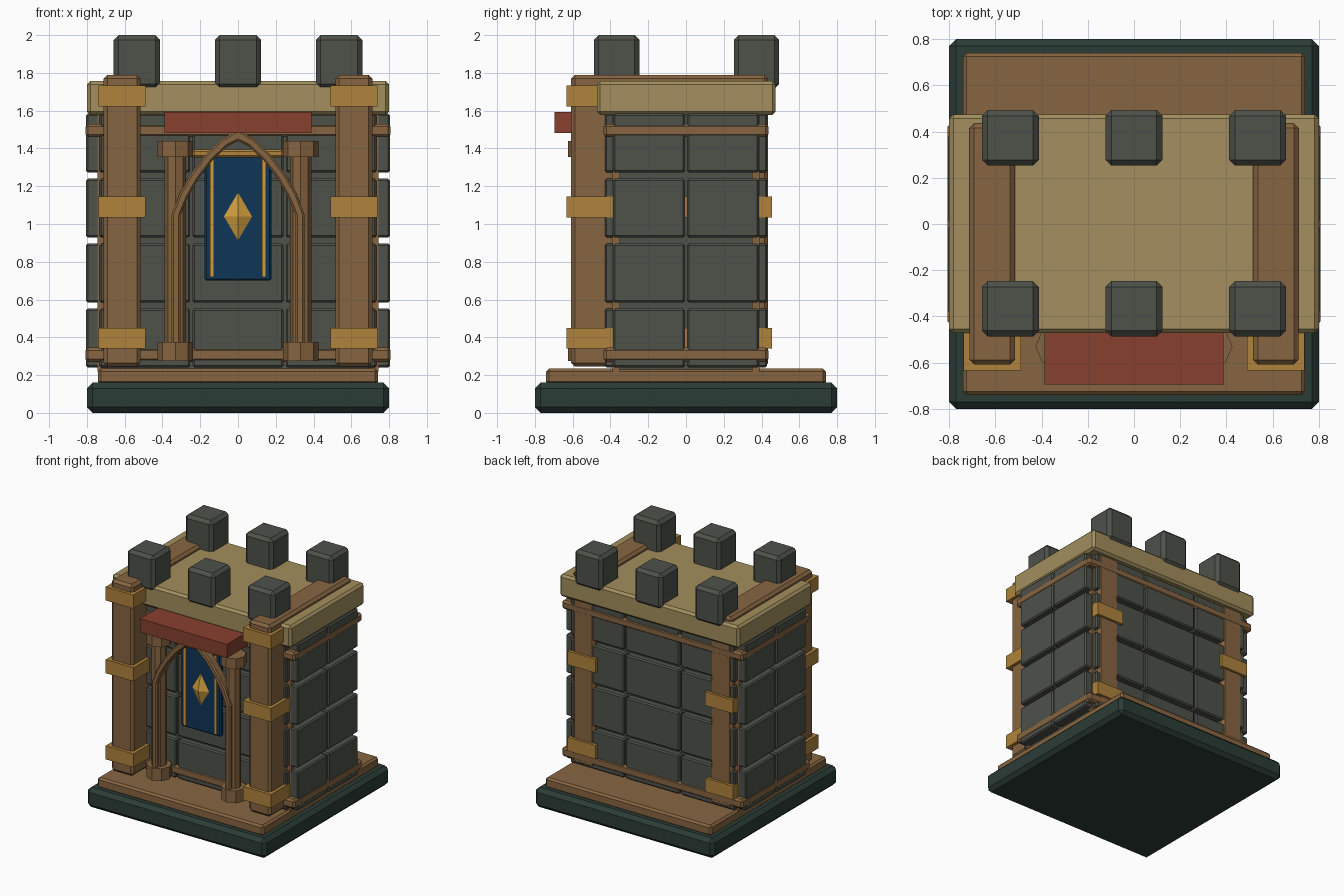
import bpy, bmesh, math
from mathutils import Vector

cube = bpy.data.objects.get("Cube")
if cube:
    bpy.data.objects.remove(cube, do_unlink=True)


def material(name, rgb):
    """Flat material from a display colour, stored as linear values."""
    lin = [((c / 255 + 0.055) / 1.055) ** 2.4 for c in rgb]
    mat = bpy.data.materials.new(name)
    mat.use_nodes = True
    mat.diffuse_color = (*lin, 1)
    mat.node_tree.nodes["Principled BSDF"].inputs["Base Color"].default_value = (*lin, 1)
    return mat


STONE = material("grey stone", (78, 81, 74))
WOOD = material("brown wood", (135, 101, 65))
TAN = material("tan stone", (163, 143, 94))
GREEN = material("dark green", (43, 60, 54))
RED = material("brick red", (135, 64, 47))
BRASS = material("dull brass", (176, 131, 60))
GOLD = material("bright gold", (208, 157, 60))
BLUE = material("navy cloth", (15, 53, 86))


def finish(bm, name, mat, bevel=0):
    """Turn a bmesh into an object, with chamfered edges if asked."""
    bmesh.ops.recalc_face_normals(bm, faces=bm.faces)
    mesh = bpy.data.meshes.new(name)
    bm.to_mesh(mesh)
    bm.free()
    mesh.materials.append(mat)
    obj = bpy.data.objects.new(name, mesh)
    bpy.context.collection.objects.link(obj)
    if bevel:
        mod = obj.modifiers.new("chamfer", "BEVEL")
        mod.width, mod.segments = bevel, 1
        mod.limit_method = "ANGLE"
        mod.angle_limit = math.radians(40)
    return obj


def add_box(bm, x, y, z):
    corners = bmesh.ops.create_cube(bm, size=1)["verts"]
    for v in corners:
        v.co = [(lo + hi) / 2 + c * (hi - lo) for c, (lo, hi) in zip(v.co, (x, y, z))]


def box(name, mat, x, y, z, bevel=0):
    bm = bmesh.new()
    add_box(bm, x, y, z)
    return finish(bm, name, mat, bevel)


def prism(bm, x, y, z, radius):
    """Upright octagonal drum."""
    made = bmesh.ops.create_cone(bm, cap_ends=True, segments=8, radius1=radius,
                                 radius2=radius, depth=z[1] - z[0])
    bmesh.ops.translate(bm, verts=made["verts"], vec=(x, y, sum(z) / 2))


# Base and floor
box("base", GREEN, (-.8, .8), (-.8, .8), (0, .16), .03)
box("floor", WOOD, (-.74, .74), (-.74, .74), (.15, .235), .015)

# Wall core with timber corners
box("wall_core", STONE, (-.73, .73), (-.375, .375), (.22, 1.6))
bm = bmesh.new()
for sx in (-1, 1):
    for sy in (-1, 1):
        add_box(bm, sorted((sx * .69, sx * .745)), sorted((sy * .35, sy * .39)), (.22, 1.59))
finish(bm, "corner_timbers", WOOD)

# Stone blocks: three columns on front and back, two on each side
bm = bmesh.new()
for row in range(4):
    z0 = .24 + row * .344
    z = (z0, z0 + .312)
    for s in (-1, 1):
        for col in (-1, 0, 1):
            cx = col * .493
            add_box(bm, (cx - .24, cx + .24), sorted((s * .34, s * .43)), z)
        for col in (-1, 1):
            cy = col * .196
            add_box(bm, sorted((s * .68, s * .805)), (cy - .19, cy + .19), z)
finish(bm, "wall_stones", STONE, .01)

# Timber bands around the wall
for name, z in (("lower_band", (.27, .345)), ("upper_band", (1.46, 1.53))):
    box(name, WOOD, (-.808, .808), (-.436, .436), z, .015)

# Roof slab and battlements
box("roof_slab", TAN, (-.8, .8), (-.472, .475), (1.578, 1.757), .018)
bm = bmesh.new()
for x in (-.535, 0, .535):
    for y in (-.367, .373):
        add_box(bm, (x - .123, x + .123), (y - .12, y + .12), (1.715, 2))
finish(bm, "battlements", STONE, .025)

# Deep timber frames with brass straps that run through the wall
for side, cx in (("right", -.614), ("left", .614)):
    box(side + "_frame", WOOD, (cx - .098, cx + .098), (-.608, .435), (.245, 1.79), .02)
    bm = bmesh.new()
    for z in (.34, 1.035, 1.622):
        add_box(bm, (cx - .124, cx + .124), (-.633, .455), (z, z + .11))
    finish(bm, side + "_straps", BRASS)

    # Octagonal column beside the arch
    bm = bmesh.new()
    x, y = math.copysign(.332, cx), -.53
    prism(bm, x, y, (.275, 1.44), .056)
    prism(bm, x, y, (.275, .375), .094)
    prism(bm, x, y, (1.355, 1.44), .094)
    finish(bm, side + "_column", WOOD)

# Pointed arch: half outline, inset, mirrored and given depth
outer = [Vector(p) for p in ((.352, .28), (.352, 1.05), (.31, 1.16), (.25, 1.265),
                             (.17, 1.37), (.085, 1.45), (0, 1.5))]
inner = []
for i, p in enumerate(outer):
    d = (outer[min(i + 1, len(outer) - 1)] - outer[max(i - 1, 0)]).normalized()
    inner.append(p + .048 * Vector((-d.y, d.x)))
inner[-1] = Vector((0, 1.44))
bm = bmesh.new()
grid = {}
for s in (-1, 1):
    for y in (-.605, -.53):
        for edge, path in (("out", outer), ("in", inner)):
            grid[s, y, edge] = [bm.verts.new((s * p.x, y, p.y)) for p in path]
    loops = [grid[s, y, e] for y, e in ((-.605, "out"), (-.605, "in"), (-.53, "in"), (-.53, "out"))]
    for a, b in zip(loops, loops[1:] + loops[:1]):
        for i in range(len(outer) - 1):
            bm.faces.new((a[i], a[i + 1], b[i + 1], b[i]))
    bm.faces.new([l[0] for l in loops])
bmesh.ops.remove_doubles(bm, verts=bm.verts, dist=.0005)
finish(bm, "pointed_arch", WOOD, .01)

# Lintel
box("lintel", RED, (-.388, .388), (-.695, -.43), (1.482, 1.592))

# Hanging banner
box("banner", BLUE, (-.178, .178), (-.475, -.435), (.7, 1.385), .01)
box("banner_rod", BRASS, (-.24, .24), (-.49, -.43), (1.352, 1.395), .01)
bm = bmesh.new()
for x in (-.138, .138):
    add_box(bm, (x - .01, x + .01), (-.483, -.47), (.72, 1.36))
finish(bm, "banner_stripes", GOLD)

# Faceted diamond on the banner
bm = bmesh.new()
gem = bmesh.ops.create_cone(bm, cap_ends=True, segments=4, radius1=1, radius2=0, depth=1)["verts"]
for v in gem:
    v.co = (v.co.x * .085, -.47 - (v.co.z + .5) * .04, 1.04 + v.co.y * .145)
finish(bm, "banner_diamond", GOLD)
